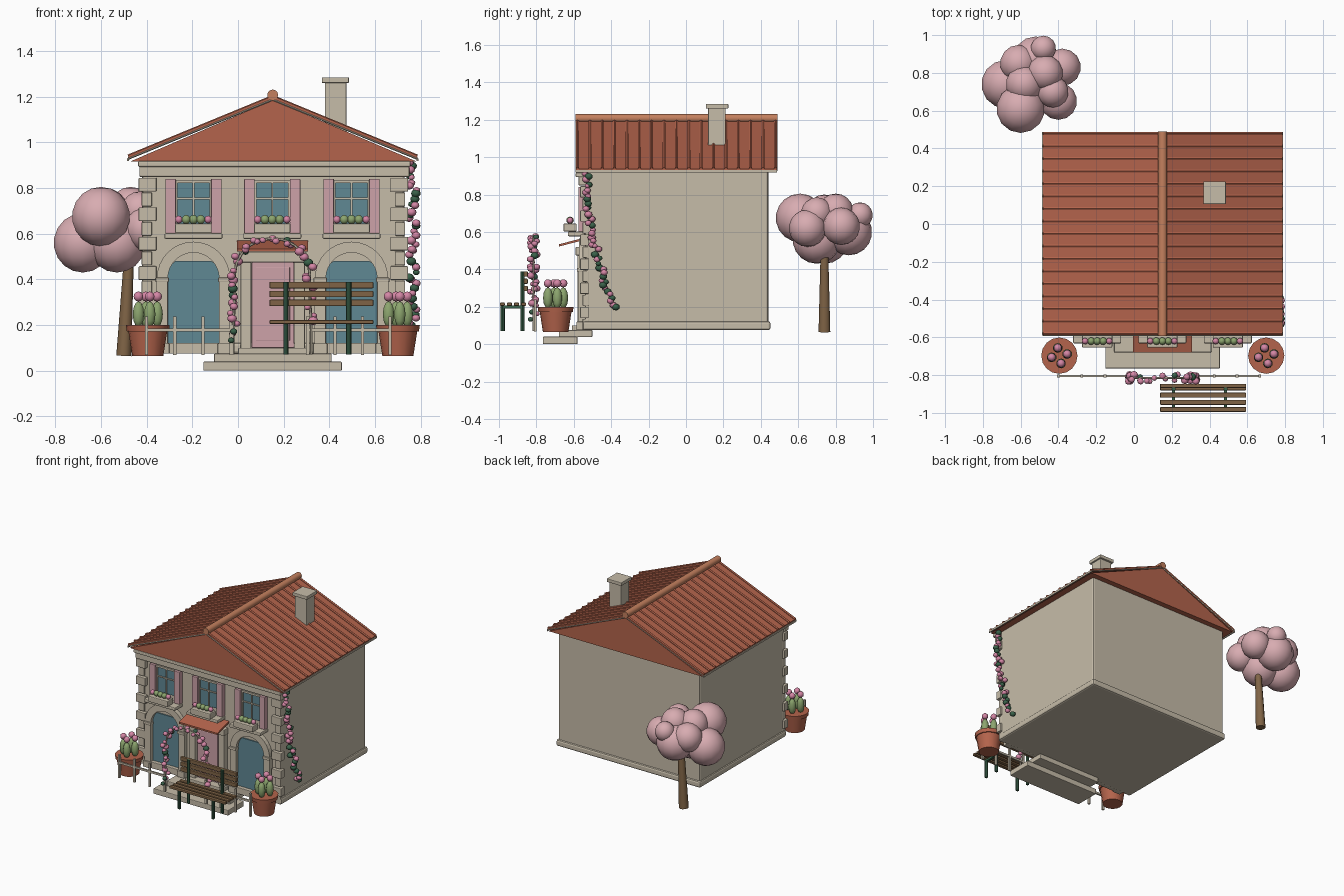
import bpy, bmesh, math, random
from mathutils import Vector, Matrix

if "Cube" in bpy.data.objects:
    bpy.data.objects.remove(bpy.data.objects["Cube"])

random.seed(4)


def material(name, r, g, b):
    lin = lambda c: ((c / 255 + 0.055) / 1.055) ** 2.4
    m = bpy.data.materials.new(name)
    m.diffuse_color = (lin(r), lin(g), lin(b), 1)
    m.use_nodes = True
    m.node_tree.nodes["Principled BSDF"].inputs["Base Color"].default_value = m.diffuse_color
    return m


STONE = material("stone beige", 198, 188, 169)
TILE = material("terracotta", 180, 100, 76)
RIDGE = material("light terracotta", 196, 128, 94)
GLASS = material("window blue", 96, 136, 148)
PINK = material("shutter pink", 205, 162, 168)
BLOSSOM = material("blossom pink", 216, 172, 177)
FLOWER = material("flower pink", 212, 134, 165)
LEAF = material("leaf green", 140, 165, 110)
DARK = material("dark green", 58, 98, 74)
WOOD = material("brown wood", 128, 100, 70)


# Primitive helpers adding to a shared bmesh
def box(bm, x0, x1, y0, y1, z0, z1):
    bmesh.ops.create_cube(bm, size=1, matrix=Matrix.LocRotScale(
        Vector(((x0 + x1) / 2, (y0 + y1) / 2, (z0 + z1) / 2)), None,
        Vector((x1 - x0, y1 - y0, z1 - z0))))


def ball(bm, p, r, seg=10, sz=1):
    bmesh.ops.create_uvsphere(bm, u_segments=seg, v_segments=max(6, seg * 2 // 3), radius=r,
                              matrix=Matrix.Translation(p) @ Matrix.Diagonal((1, 1, sz, 1)))


def rod(bm, a, b, r1, r2=None, seg=8):
    a, b = Vector(a), Vector(b)
    d = b - a
    bmesh.ops.create_cone(bm, cap_ends=True, segments=seg, radius1=r1,
                          radius2=r1 if r2 is None else r2, depth=d.length,
                          matrix=Matrix.Translation((a + b) / 2) @ d.to_track_quat('Z', 'Y').to_matrix().to_4x4())


def prism(bm, pts, y0, y1):
    f = bm.faces.new([bm.verts.new((x, y0, z)) for x, z in pts])
    ext = bmesh.ops.extrude_face_region(bm, geom=[f])
    bmesh.ops.translate(bm, vec=(0, y1 - y0, 0),
                        verts=[v for v in ext["geom"] if isinstance(v, bmesh.types.BMVert)])


def finish(name, bm, mat, smooth=False, bevel=0):
    bmesh.ops.recalc_face_normals(bm, faces=bm.faces)
    me = bpy.data.meshes.new(name)
    bm.to_mesh(me)
    bm.free()
    me.materials.append(mat)
    ob = bpy.data.objects.new(name, me)
    bpy.context.collection.objects.link(ob)
    if smooth:
        bpy.context.view_layer.objects.active = ob
        ob.select_set(True)
        bpy.ops.object.shade_smooth_by_angle(angle=math.radians(50))
        ob.select_set(False)
    if bevel:
        mod = ob.modifiers.new("soft edges", 'BEVEL')
        mod.width, mod.segments = bevel, 2
    return ob


def boxes(name, mat, items, bevel=0):
    bm = bmesh.new()
    for it in items:
        box(bm, *it)
    return finish(name, bm, mat, bevel=bevel)


CX, WALL = 0.155, -0.54
WINDOWS = (-0.195, 0.15, 0.497)

# House body, base moulding, cornice, quoins
boxes("house_body", STONE, [(-0.42, 0.73, WALL, 0.44, 0.078, 0.93)], 0.012)
boxes("base_moulding", STONE, [(-0.43, 0.74, WALL - 0.012, 0.452, 0.075, 0.122)], 0.012)
boxes("cornice", STONE, [(-0.432, 0.75, -0.575, -0.53, 0.848, 0.895),
                         (-0.438, 0.756, -0.59, -0.53, 0.893, 0.918)], 0.006)
quoins = []
for i in range(12):
    z, e, w = 0.075 + i * 0.0645, 0.013 * (i % 2), 0.045 + 0.02 * (i % 2)
    quoins += [(-0.422 - e, -0.422 + w, WALL - 0.013 - e, -0.52, z, z + 0.06),
               (0.732 - w, 0.732 + e, WALL - 0.013 - e, -0.52, z, z + 0.06)]
boxes("corner_quoins", STONE, quoins, 0.004)

# Roof: gable core, sloped slabs, tile ribs, ridge and edge trim
bm = bmesh.new()
prism(bm, [(-0.47, 0.917), (0.78, 0.917), (CX - 0.003, 1.185)], -0.585, 0.48)
for s in (-1, 1):
    top, eave = (0.152, 1.185), (0.152 + s * 0.633, 0.925)
    prism(bm, [top, eave, (eave[0], eave[1] + 0.012), (top[0], top[1] + 0.014)], -0.588, 0.485)
finish("roof", bm, TILE)
bm, trim = bmesh.new(), bmesh.new()
for s in (-1, 1):
    for i in range(17):
        y = -0.58 + i * 1.058 / 16
        rod(bm, (0.152, y, 1.198), (0.152 + s * 0.632, y, 0.938), 0.009, seg=6)
    ex = 0.152 + s * 0.634
    box(trim, ex - 0.004, ex + 0.004, -0.59, 0.487, 0.918, 0.93)
    for y in (-0.588, 0.484):
        rod(trim, (0.152, y, 1.187), (ex, y, 0.927), 0.004, seg=4)
finish("roof_tile_ribs", bm, TILE, True)
finish("roof_edge_trim", trim, STONE)
bm = bmesh.new()
rod(bm, (0.152, -0.592, 1.207), (0.152, 0.49, 1.207), 0.024, seg=12)
finish("ridge_tile", bm, RIDGE, True)
boxes("chimney", STONE, [(0.38, 0.475, 0.118, 0.212, 1.04, 1.265),
                         (0.367, 0.486, 0.106, 0.226, 1.26, 1.285)], 0.004)

# Upper windows with shutters, sills and flower boxes
glass, bars, shutters, sills, planters = [], [], [], [], []
greens, pinks = bmesh.new(), bmesh.new()
for x in WINDOWS:
    glass.append((x - 0.075, x + 0.075, WALL - 0.008, WALL, 0.64, 0.828))
    bars += [(x - 0.004, x + 0.004, -0.556, WALL, 0.64, 0.828),
             (x - 0.075, x + 0.075, -0.556, WALL, 0.75, 0.758),
             (x - 0.08, x + 0.08, -0.56, WALL, 0.822, 0.836)]
    for s in (-1, 1):
        c = x + s * 0.1
        bars.append((x + s * 0.075 - 0.005, x + s * 0.075 + 0.005, -0.558, WALL, 0.62, 0.83))
        shutters.append((c - 0.023, c + 0.023, -0.575, WALL, 0.602, 0.84))
    sills.append((x - 0.127, x + 0.127, -0.632, WALL, 0.577, 0.602))
    planters.append((x - 0.08, x + 0.08, -0.655, -0.585, 0.602, 0.645))
    for i in range(5):
        ball(pinks if i in (0, 4) else greens, (x - 0.064 + i * 0.032, -0.62, 0.662),
             0.017 if i in (0, 4) else 0.02)
boxes("upper_window_glass", GLASS, glass)
boxes("window_bars", STONE, bars)
boxes("shutters", PINK, shutters, 0.003)
boxes("window_sills", STONE, sills, 0.006)
boxes("flower_boxes", STONE, planters, 0.006)
finish("window_box_leaves", greens, LEAF, True)
finish("window_box_flowers", pinks, FLOWER, True)

# Arched ground floor windows
glass, ring, piers = bmesh.new(), bmesh.new(), []
for x in (WINDOWS[0], WINDOWS[2]):
    arc = lambda r: [(x + r * math.cos(math.pi * i / 16), 0.405 + r * math.sin(math.pi * i / 16))
                     for i in range(17)]
    prism(glass, [(px, min(pz, 0.48)) for px, pz in arc(0.112)] + [(x - 0.112, 0.11), (x + 0.112, 0.11)],
          WALL - 0.008, WALL)
    prism(ring, arc(0.16) + arc(0.112)[::-1], -0.572, WALL)
    piers.append((x - 0.12, x + 0.12, -0.575, WALL, 0.075, 0.122))
    for s in (-1, 1):
        c = x + s * 0.137
        piers += [(c - 0.025, c + 0.025, -0.575, WALL, 0.075, 0.405),
                  (c - 0.031, c + 0.031, -0.585, WALL, 0.075, 0.12),
                  (c - 0.029, c + 0.029, -0.583, WALL, 0.388, 0.408)]
finish("arched_window_glass", glass, GLASS)
finish("window_arches", ring, STONE)
boxes("window_piers", STONE, piers, 0.003)

# Door, surround, canopy, steps
boxes("door", PINK, [(0.06, 0.245, -0.556, WALL, 0.1, 0.475),
                     (0.078, 0.227, -0.562, WALL, 0.13, 0.455)], 0.003)
boxes("door_surround", STONE, [(0.012, 0.058, -0.58, WALL, 0.09, 0.48), (0.247, 0.293, -0.58, WALL, 0.09, 0.48),
                               (0.005, 0.3, -0.59, WALL, 0.475, 0.52)], 0.004)
bm = bmesh.new()
box(bm, -0.005, 0.307, -0.68, -0.54, 0.522, 0.534)
for v in bm.verts:
    v.co.z += 0.036 * (v.co.y + 0.68) / 0.14
finish("door_canopy", bm, TILE)
boxes("front_steps", STONE, [(-0.152, 0.455, -0.765, -0.58, 0.0, 0.04),
                             (-0.105, 0.41, -0.68, -0.5, 0.038, 0.075),
                             (0.0, 0.305, -0.61, -0.54, 0.07, 0.1)], 0.005)

# Potted plants
pots, leaves, petals = bmesh.new(), bmesh.new(), bmesh.new()
for x in (-0.395, 0.7):
    y = -0.697
    rod(pots, (x, y, 0.065), (x, y, 0.18), 0.068, 0.086, 16)
    rod(pots, (x, y, 0.172), (x, y, 0.2), 0.092, 0.096, 16)
    for k in range(4):
        a = math.radians(90 * k + 12)
        px, py = x + 0.042 * math.cos(a), y + 0.042 * math.sin(a)
        ball(leaves, (px, py, 0.247), 0.026, 10, 2.2)
        ball(petals, (px, py, 0.325), 0.022)
finish("plant_pots", pots, TILE, True)
finish("pot_leaves", leaves, LEAF, True)
finish("pot_flowers", petals, FLOWER, True)

# Fence and rose arch frame
bm = bmesh.new()
for x0, x1 in ((-0.4, -0.03), (0.305, 0.665)):
    box(bm, x0, x1, -0.811, -0.799, 0.172, 0.186)
    for i in range(4):
        x = x0 + (x1 - x0) * i / 3
        box(bm, x - 0.007, x + 0.007, -0.812, -0.798, 0.068, 0.238)
arch = [(-0.02, 0.07), (-0.02, 0.2), (-0.015, 0.32)] + \
       [(0.15 + 0.165 * math.cos(math.pi * (1 - i / 10)), 0.42 + 0.16 * math.sin(math.pi * i / 10))
        for i in range(11)] + [(0.315, 0.32), (0.32, 0.2), (0.32, 0.07)]
arch = [Vector((x, -0.815, z)) for x, z in arch]
for a, b in zip(arch, arch[1:]):
    rod(bm, a, b, 0.006, seg=6)
finish("fence_and_arch_frame", bm, STONE)


# Climbing roses scattered along a path
def climber(name, path, step, jitter):
    petals, leaves = bmesh.new(), bmesh.new()
    for a, b in zip(path, path[1:]):
        n = max(1, round((b - a).length / step))
        for i in range(n):
            p = a.lerp(b, i / n) + Vector([random.uniform(-j, j) for j in jitter])
            ball(leaves if random.random() < 0.35 else petals, p, random.uniform(0.014, 0.022), 8, 0.85)
    finish(name + "_flowers", petals, FLOWER, True)
    finish(name + "_leaves", leaves, DARK, True)


climber("rose_arch", [arch[0].lerp(arch[1], 0.5)] + arch[1:-2] + [arch[-2]], 0.022, (0.018, 0.02, 0.01))
climber("wall_vine", [Vector((0.765, y, z)) for y, z in
                      ((-0.53, 0.91), (-0.525, 0.7), (-0.48, 0.5), (-0.43, 0.31), (-0.38, 0.18))],
        0.018, (0.017, 0.014, 0.008))

# Garden bench
slats = [(0.138, 0.593, y, y + 0.026, 0.205, 0.222) for y in (-0.995, -0.957, -0.919, -0.881)]
slats += [(0.138, 0.593, -0.868, -0.846, z, z + 0.028) for z in (0.283, 0.322, 0.361)]
boxes("bench_slats", WOOD, slats, 0.004)
bm = bmesh.new()
for x in (0.21, 0.485):
    rod(bm, (x, -0.98, 0.07), (x, -0.98, 0.207), 0.011)
    rod(bm, (x, -0.874, 0.07), (x, -0.874, 0.388), 0.011)
    box(bm, x - 0.008, x + 0.008, -0.985, -0.87, 0.192, 0.206)
finish("bench_frame", bm, DARK)

# Blossom tree
bm = bmesh.new()
rod(bm, (-0.5, 0.74, 0.065), (-0.475, 0.74, 0.55), 0.033, 0.02, 10)
finish("tree_trunk", bm, WOOD, True)
bm = bmesh.new()
for x, y, z, r in ((-0.6, 0.61, 0.675, 0.13), (-0.68, 0.74, 0.56, 0.13), (-0.53, 0.7, 0.56, 0.13),
                   (-0.52, 0.87, 0.6, 0.125), (-0.61, 0.85, 0.65, 0.1), (-0.38, 0.83, 0.63, 0.1),
                   (-0.4, 0.65, 0.62, 0.1), (-0.47, 0.8, 0.71, 0.095), (-0.43, 0.7, 0.7, 0.085),
                   (-0.48, 0.93, 0.69, 0.068), (-0.58, 0.74, 0.7, 0.1)):
    ball(bm, (x, y, z), r, 14)
finish("tree_blossom", bm, BLOSSOM, True)
